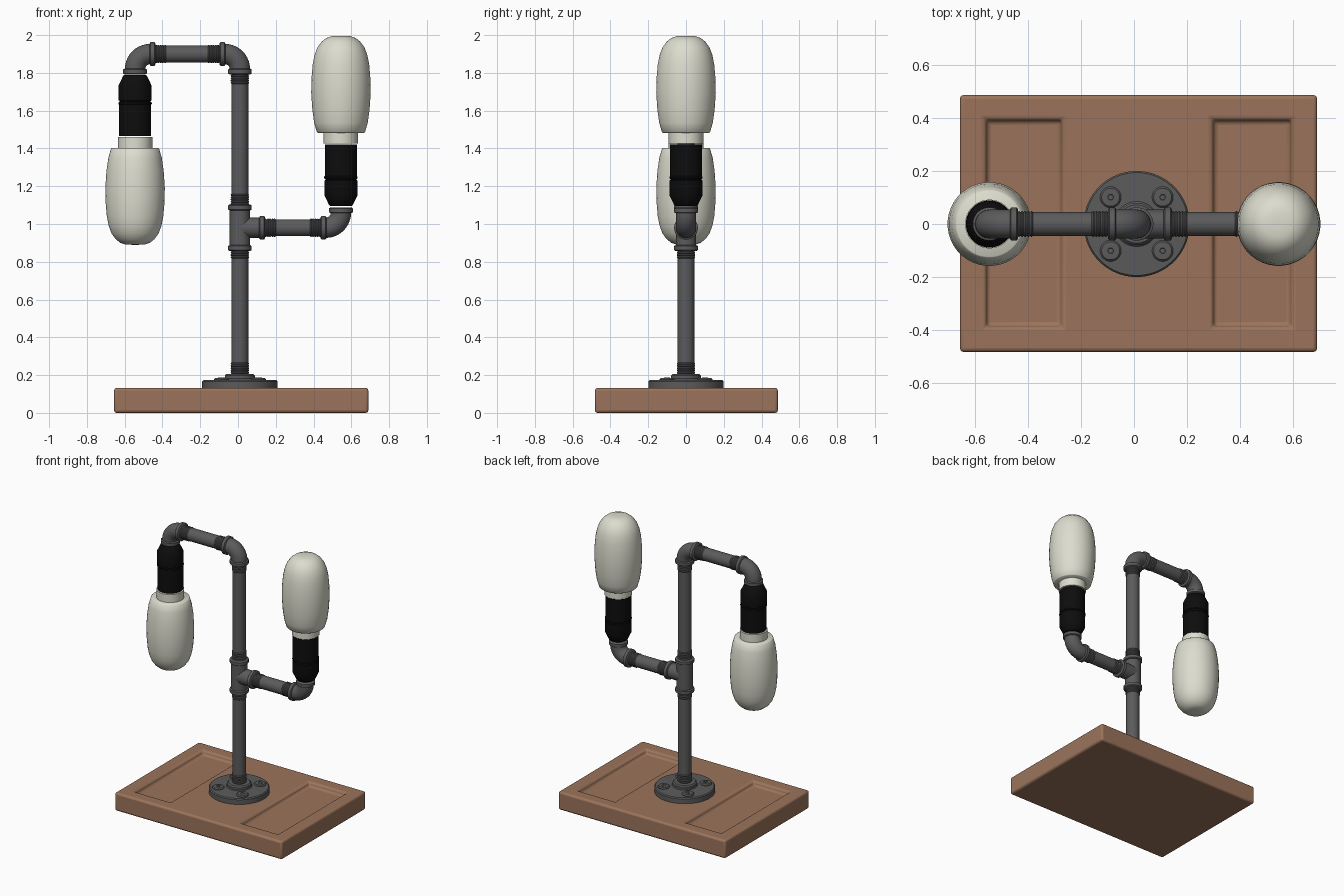
import bpy, bmesh, math
from mathutils import Vector

if "Cube" in bpy.data.objects:
    bpy.data.objects.remove(bpy.data.objects["Cube"])


def material(name, color):
    m = bpy.data.materials.new(name)
    m.use_nodes = True
    m.diffuse_color = (*color, 1)
    m.node_tree.nodes["Principled BSDF"].inputs["Base Color"].default_value = (*color, 1)
    return m


WOOD = material("brown wood", (0.33, 0.175, 0.105))
IRON = material("dark grey iron", (0.105, 0.105, 0.108))
BLACK = material("black plastic", (0.004, 0.004, 0.004))
GLASS = material("cream glass", (0.72, 0.72, 0.62))

UP, DOWN = Vector((0, 0, 1)), Vector((0, 0, -1))
RIGHT, LEFT = Vector((1, 0, 0)), Vector((-1, 0, 0))
POLE_X, LAMP_X, PIPE_R, FIT_R, LIP_R = 0.01, 0.545, 0.045, 0.054, 0.063
LOW_Z, HIGH_Z, BEND = 0.98, 1.9, 0.08


def finish(name, bm, mat, angle=35):
    bmesh.ops.recalc_face_normals(bm, faces=bm.faces)
    mesh = bpy.data.meshes.new(name)
    bm.to_mesh(mesh)
    bm.free()
    mesh.materials.append(mat)
    ob = bpy.data.objects.new(name, mesh)
    bpy.context.collection.objects.link(ob)
    bpy.ops.object.select_all(action='DESELECT')
    ob.select_set(True)
    bpy.context.view_layer.objects.active = ob
    bpy.ops.object.shade_smooth_by_angle(angle=math.radians(angle))
    return ob


def skin(name, rings, mat, n, angle=35):
    """Join rings given as (centre, side, other side, radius) and cap the ends."""
    bm = bmesh.new()
    loops = []
    for c, u, v, r in rings:
        turn = [2 * math.pi * (i + 0.5) / n for i in range(n)]
        loops.append([bm.verts.new(c + u * r * math.cos(t) + v * r * math.sin(t)) for t in turn])
    for a, b in zip(loops, loops[1:]):
        for i in range(n):
            j = (i + 1) % n
            bm.faces.new((a[i], a[j], b[j], b[i]))
    bm.faces.new(loops[0])
    bm.faces.new(loops[-1])
    return finish(name, bm, mat, angle)


def lathe(name, origin, axis, profile, mat, n=32, angle=35):
    """Turn (radius, height) points around an axis."""
    side = Vector((0, 1, 0))
    other = axis.cross(side)
    return skin(name, [(Vector(origin) + axis * h, side, other, r) for r, h in profile],
                mat, n, angle)


def pipe(name, start, axis, length):
    lathe(name, start, axis, [(PIPE_R, 0), (PIPE_R, length)], IRON)


def collar(name, start, axis):
    lathe(name, start, axis, [(0.055, -0.003), (LIP_R, 0.002), (LIP_R, 0.023), (0.055, 0.028)], IRON)


def thread(name, start, axis, length=0.06, ridges=5):
    step = length / ridges
    profile = [(PIPE_R, 0)]
    for i in range(ridges):
        profile += [(0.049, (i + 0.4) * step), (0.049, (i + 0.6) * step), (PIPE_R, (i + 1) * step)]
    lathe(name, start, axis, profile, IRON, angle=20)


def elbow(name, corner, arm, leg):
    """Quarter bend from a horizontal arm to a vertical leg, with both collars."""
    corner = Vector(corner)
    centre = corner + (arm + leg) * BEND
    rings = []
    for i in range(11):
        t = i / 10 * math.pi / 2
        out = -leg * math.cos(t) - arm * math.sin(t)
        rings.append((centre + out * BEND, out, Vector((0, 1, 0)), FIT_R))
    skin(name, rings, IRON, 32)
    collar(name + "_arm_collar", corner + arm * BEND, arm)
    collar(name + "_leg_collar", corner + leg * BEND, leg)


def lamp(side, start, axis):
    lathe(side + "_socket", start, axis,
          [(0.055, 0), (0.063, 0.005), (0.087, 0.055), (0.087, 0.135), (0.083, 0.138),
           (0.083, 0.144), (0.089, 0.147), (0.089, 0.155), (0.086, 0.158), (0.086, 0.325)], BLACK)
    lathe(side + "_bulb_neck", start, axis, [(0.092, 0.33), (0.092, 0.4)], GLASS)
    lathe(side + "_bulb", start, axis,
          [(0.123, 0.388), (0.128, 0.392), (0.142, 0.44), (0.152, 0.51), (0.158, 0.6), (0.156, 0.68),
           (0.15, 0.75), (0.14, 0.8), (0.125, 0.84), (0.103, 0.87), (0.078, 0.89), (0.05, 0.899),
           (0.015, 0.9)], GLASS, n=40, angle=45)


# wooden base with two sunken trays
X0, X1, Y0, Y1, TOP = -0.656, 0.69, -0.482, 0.486, 0.132
TRAYS = ((-0.56, -0.27), (0.295, 0.595))
TRAY_Y = (-0.39, 0.395)
bm = bmesh.new()
bmesh.ops.create_cube(bm, size=1)
for v in bm.verts:
    v.co = (X1 if v.co.x > 0 else X0, Y1 if v.co.y > 0 else Y0, TOP if v.co.z > 0 else 0)
cuts = [((x, 0, 0), (1, 0, 0)) for pair in TRAYS for x in pair]
cuts += [((0, y, 0), (0, 1, 0)) for y in TRAY_Y]
for co, no in cuts:
    bmesh.ops.bisect_plane(bm, geom=bm.verts[:] + bm.edges[:] + bm.faces[:],
                           plane_co=co, plane_no=no)
for lo, hi in TRAYS:
    for f in list(bm.faces):
        c = f.calc_center_median()
        if c.z > TOP - 0.001 and lo < c.x < hi and TRAY_Y[0] < c.y < TRAY_Y[1]:
            bmesh.ops.inset_region(bm, faces=[f], thickness=0.01, depth=-0.032)
base = finish("base", bm, WOOD)
bevel = base.modifiers.new("rounded edges", 'BEVEL')
bevel.width, bevel.segments, bevel.limit_method = 0.014, 3, 'ANGLE'

# floor flange with four socket-head screws
lathe("flange", (POLE_X, 0, TOP), UP,
      [(0.2, 0), (0.2, 0.034), (0.194, 0.041), (0.085, 0.045), (0.08, 0.05), (0.08, 0.065),
       (0.072, 0.073), (0.05, 0.074)], IRON, n=48)
for i, (sx, sy) in enumerate(((1, 1), (-1, 1), (-1, -1), (1, -1))):
    spot = (POLE_X + sx * 0.098, sy * 0.101, TOP + 0.04)
    lathe(f"screw_{i + 1}", spot, UP, [(0.04, 0), (0.04, 0.006), (0.034, 0.013), (0.018, 0.014)],
          IRON, n=24)
    lathe(f"screw_hex_{i + 1}", spot, UP, [(0.018, 0.012), (0.018, 0.016), (0.012, 0.016), (0.01, 0.013)],
          IRON, n=6)

# upright pole
pipe("lower_pole", (POLE_X, 0, 0.19), UP, 0.69)
pipe("upper_pole", (POLE_X, 0, 1.08), UP, 0.73)
for i, z in enumerate((0.207, 0.818, 1.1, 1.742)):
    thread(f"pole_thread_{i + 1}", (POLE_X, 0, z), UP)

# tee fitting
lathe("tee_body", (POLE_X, 0, 0.87), UP, [(FIT_R, 0), (FIT_R, 0.22)], IRON)
lathe("tee_branch", (POLE_X, 0, LOW_Z), RIGHT, [(FIT_R, 0), (FIT_R, 0.11)], IRON)
collar("tee_bottom_collar", (POLE_X, 0, 0.86), UP)
collar("tee_top_collar", (POLE_X, 0, 1.075), UP)
collar("tee_branch_collar", (0.115, 0, LOW_Z), RIGHT)

# lower arm towards the left lamp
pipe("lower_arm", (0.13, 0, LOW_Z), RIGHT, 0.33)
thread("lower_arm_thread_1", (0.14, 0, LOW_Z), RIGHT)
thread("lower_arm_thread_2", (0.38, 0, LOW_Z), RIGHT)
elbow("lower_elbow", (LAMP_X, 0, LOW_Z), LEFT, UP)

# upper arm towards the right lamp
pipe("upper_arm", (-0.46, 0, HIGH_Z), RIGHT, 0.38)
thread("upper_arm_thread_1", (-0.44, 0, HIGH_Z), RIGHT)
thread("upper_arm_thread_2", (-0.16, 0, HIGH_Z), RIGHT)
elbow("pole_elbow", (POLE_X, 0, HIGH_Z), LEFT, DOWN)
elbow("upper_elbow", (-LAMP_X, 0, HIGH_Z), RIGHT, DOWN)

# the two lamps, one upright and one hanging
lamp("left", (LAMP_X, 0, 1.095), UP)
lamp("right", (-LAMP_X, 0, 1.79), DOWN)
